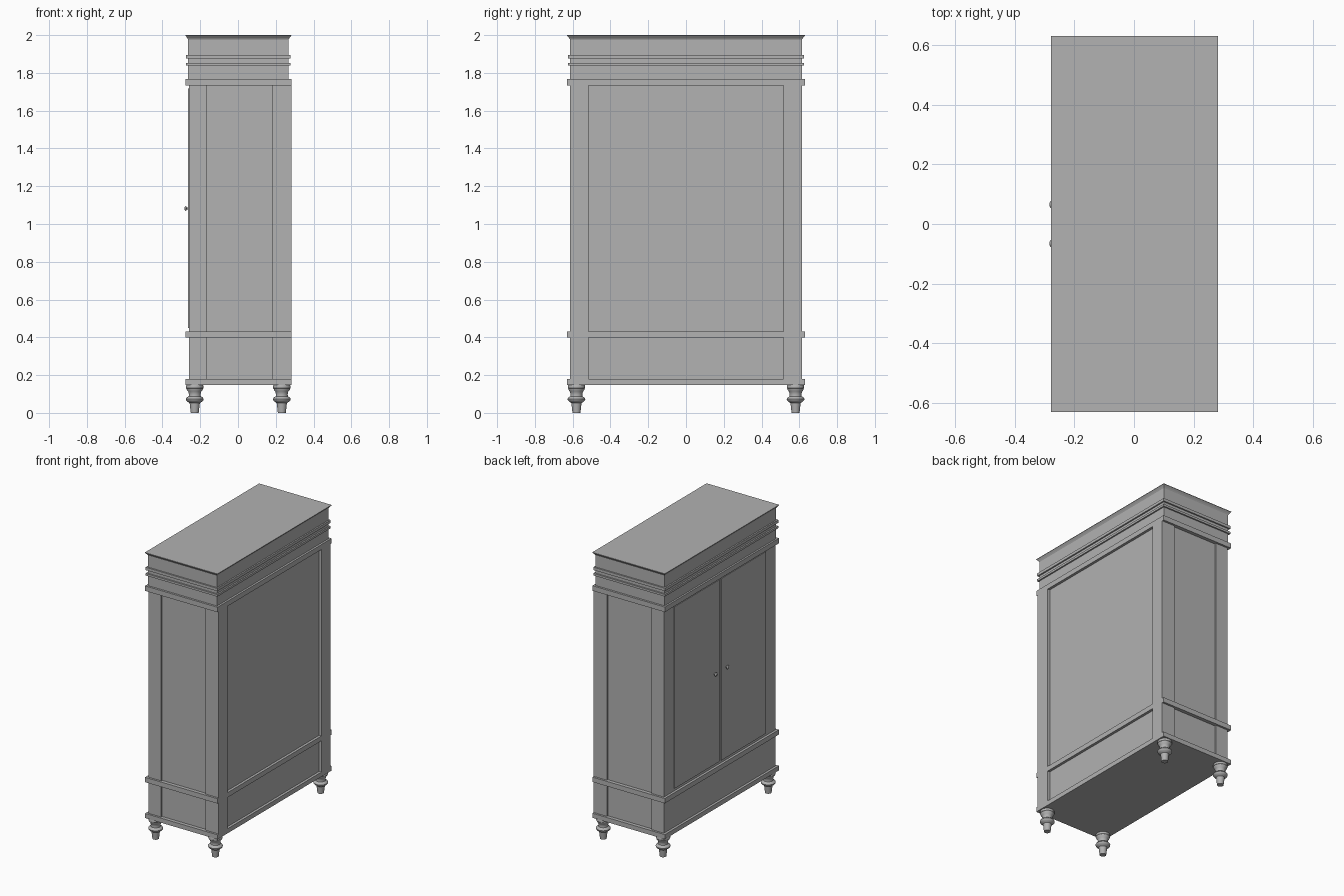
import bpy, bmesh, math

if "Cube" in bpy.data.objects:
    bpy.data.objects.remove(bpy.data.objects["Cube"])

# Mid grey paint shared by all parts
GREY = bpy.data.materials.new("grey_paint")
GREY.diffuse_color = (0.445, 0.445, 0.445, 1)
GREY.use_nodes = True
GREY.node_tree.nodes["Principled BSDF"].inputs["Base Color"].default_value = GREY.diffuse_color


def finish(name, bm):
    bmesh.ops.recalc_face_normals(bm, faces=bm.faces)
    me = bpy.data.meshes.new(name)
    bm.to_mesh(me)
    bm.free()
    me.materials.append(GREY)
    ob = bpy.data.objects.new(name, me)
    bpy.context.collection.objects.link(ob)
    return ob


def stack(name, rings):
    """Closed solid through rectangles given as (x0, x1, half_y, z)."""
    bm = bmesh.new()
    loops = [[bm.verts.new(p) for p in ((a, -h, z), (b, -h, z), (b, h, z), (a, h, z))]
             for a, b, h, z in rings]
    bm.faces.new(loops[0])
    bm.faces.new(loops[-1])
    for lo, hi in zip(loops, loops[1:]):
        for i in range(4):
            j = (i + 1) % 4
            bm.faces.new((lo[i], lo[j], hi[j], hi[i]))
    return finish(name, bm)


def slab(name, x0, x1, h, z0, z1):
    return stack(name, [(x0, x1, h, z0), (x0, x1, h, z1)])


def box(name, x0, x1, y0, y1, z0, z1):
    ob = slab(name, x0, x1, abs(y1 - y0) / 2, z0, z1)
    ob.location.y = (y0 + y1) / 2
    return ob


def lathe(name, profile, loc, rot_y=0, seg=24):
    """Turned part from (radius, height) points."""
    bm = bmesh.new()
    loops = [[bm.verts.new((r * math.cos(2 * math.pi * i / seg),
                            r * math.sin(2 * math.pi * i / seg), z)) for i in range(seg)]
             for r, z in profile]
    bm.faces.new(loops[0])
    bm.faces.new(loops[-1])
    for lo, hi in zip(loops, loops[1:]):
        for i in range(seg):
            j = (i + 1) % seg
            bm.faces.new((lo[i], lo[j], hi[j], hi[i]))
    ob = finish(name, bm)
    ob.location = loc
    ob.rotation_euler.y = rot_y
    bpy.ops.object.select_all(action='DESELECT')
    ob.select_set(True)
    bpy.context.view_layer.objects.active = ob
    bpy.ops.object.shade_smooth_by_angle(angle=math.radians(35))
    return ob


# Carcass: its sides and back form the recessed panels
slab("carcass", -0.26, 0.264, 0.604, 0.16, 1.75)

# Horizontal mouldings, flush with the back frame
for name, z0, z1 in (("base_moulding", 0.148, 0.18), ("waist_moulding", 0.398, 0.432),
                     ("upper_moulding", 1.732, 1.767)):
    slab(name, -0.277, 0.282, 0.629, z0, z1)

# Doors, knobs, corner posts and legs, mirrored across y
LEG = [(0.021, 0), (0.027, 0.052), (0.033, 0.056), (0.040, 0.061), (0.046, 0.068),
       (0.047, 0.074), (0.043, 0.081), (0.032, 0.088), (0.031, 0.098), (0.034, 0.112),
       (0.042, 0.122), (0.043, 0.128), (0.046, 0.131), (0.046, 0.143), (0.043, 0.150)]
KNOB = [(0.006, 0), (0.005, 0.007), (0.010, 0.009), (0.014, 0.012), (0.011, 0.016),
        (0.005, 0.019)]
for s, side in ((-1, "right"), (1, "left")):
    box(f"front_post_{side}", -0.26, -0.163, s * 0.50, s * 0.615, 0.16, 1.75)
    box(f"back_post_{side}", 0.18, 0.282, s * 0.517, s * 0.615, 0.16, 1.75)
    box(f"door_{side}", -0.265, -0.255, s * 0.012, s * 0.505, 0.45, 1.718)
    lathe(f"knob_{side}", KNOB, (-0.264, s * 0.065, 1.082), -math.pi / 2, 16)
    for x, end in ((-0.229, "front"), (0.232, "back")):
        lathe(f"{end}_leg_{side}", LEG, (x, s * 0.580, 0))

# Frieze with two thin bands and a flared cornice
slab("frieze", -0.265, 0.268, 0.615, 1.75, 1.98)
slab("lower_band", -0.275, 0.278, 0.625, 1.838, 1.853)
slab("upper_band", -0.275, 0.278, 0.625, 1.876, 1.896)
stack("cornice", [(-0.265, 0.268, 0.615, 1.978), (-0.270, 0.273, 0.620, 1.986),
                  (-0.278, 0.282, 0.630, 1.997), (-0.278, 0.282, 0.630, 2.0)])
